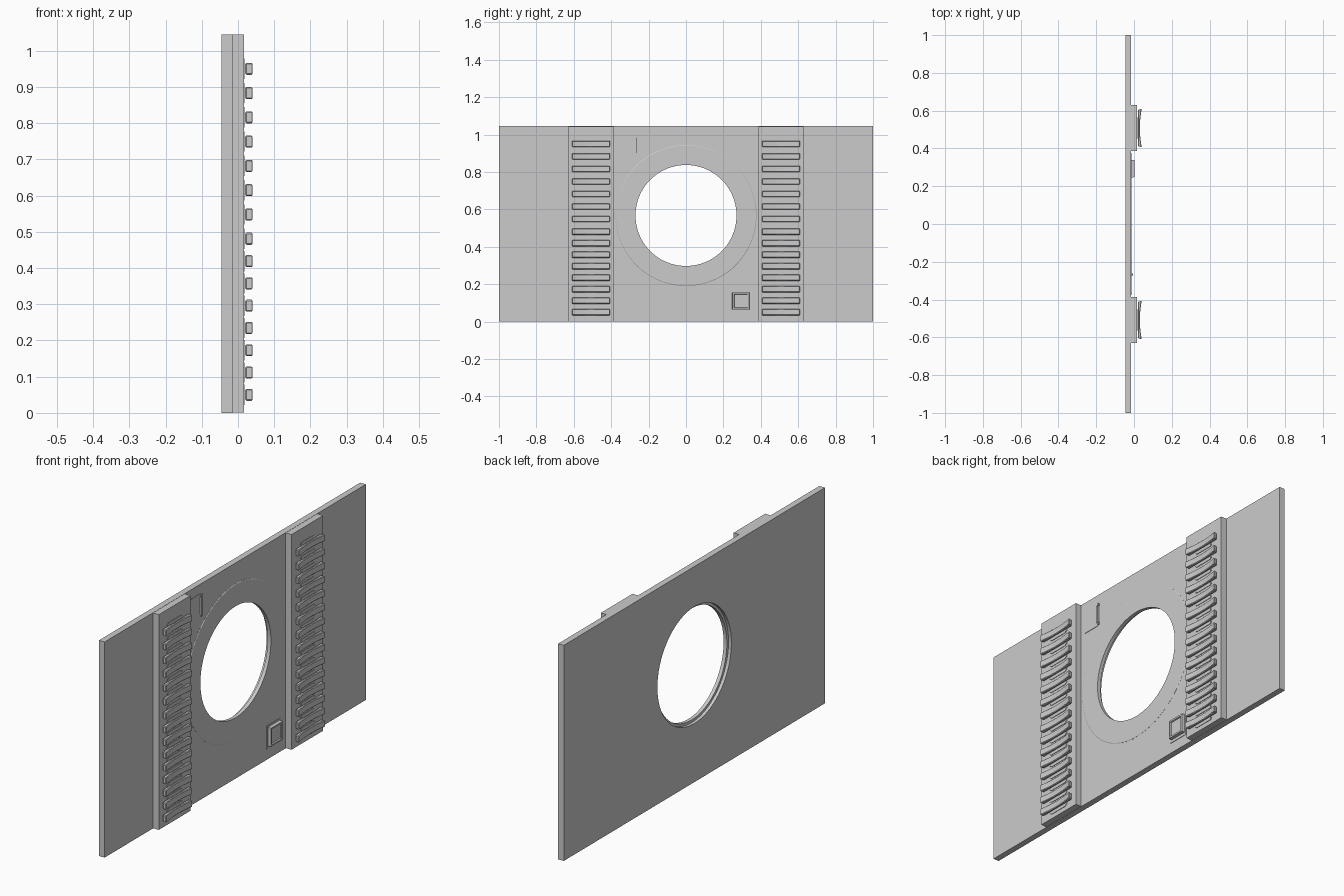
import bpy, bmesh, math
from mathutils import Matrix, Vector

if "Cube" in bpy.data.objects:
    bpy.data.objects.remove(bpy.data.objects["Cube"])

HOLE_Z = 0.567


def finish(name, bm):
    bmesh.ops.recalc_face_normals(bm, faces=bm.faces)
    me = bpy.data.meshes.new(name)
    bm.to_mesh(me)
    bm.free()
    ob = bpy.data.objects.new(name, me)
    bpy.context.collection.objects.link(ob)
    return ob


def add_box(bm, x0, x1, y0, y1, z0, z1):
    m = Matrix.Translation(((x0 + x1) / 2, (y0 + y1) / 2, (z0 + z1) / 2))
    m = m @ Matrix.Diagonal((x1 - x0, y1 - y0, z1 - z0, 1))
    bmesh.ops.create_cube(bm, size=1, matrix=m)


def box(name, *dims):
    bm = bmesh.new()
    add_box(bm, *dims)
    return finish(name, bm)


def add_prism(bm, profile, z0, z1):
    # Extrude an (x, y) outline upwards
    f = bm.faces.new([bm.verts.new((x, y, z0)) for x, y in profile])
    r = bmesh.ops.extrude_face_region(bm, geom=[f])
    vs = [v for v in r["geom"] if isinstance(v, bmesh.types.BMVert)]
    bmesh.ops.translate(bm, verts=vs, vec=(0, 0, z1 - z0))


def lathe(name, profile, n=96):
    # Closed (x, radius) profile turned around the opening axis
    bm = bmesh.new()
    rings = []
    for i in range(n):
        a = 2 * math.pi * i / n
        rings.append([bm.verts.new((x, r * math.cos(a), HOLE_Z + r * math.sin(a)))
                      for x, r in profile])
    k = len(profile)
    for i in range(n):
        a, b = rings[i], rings[(i + 1) % n]
        for j in range(k):
            bm.faces.new((a[j], a[(j + 1) % k], b[(j + 1) % k], b[j]))
    return finish(name, bm)


def smooth(ob):
    bpy.ops.object.select_all(action='DESELECT')
    ob.select_set(True)
    bpy.context.view_layer.objects.active = ob
    bpy.ops.object.shade_smooth_by_angle()


# Wall panel with round opening
panel = box("wall_panel", -0.045, -0.015, -1, 1, 0, 1.045)
bm = bmesh.new()
bmesh.ops.create_cone(bm, cap_ends=True, segments=96, radius1=0.283, radius2=0.283, depth=0.3,
                      matrix=Matrix.Translation((0, 0, HOLE_Z)) @ Matrix.Rotation(math.pi / 2, 4, 'Y'))
cutter = finish("opening_cutter", bm)
cutter.hide_render = True
mod = panel.modifiers.new("opening", 'BOOLEAN')
mod.object = cutter
mod.solver = 'EXACT'
bpy.context.view_layer.objects.active = panel
bpy.ops.object.modifier_apply(modifier="opening")
bpy.data.objects.remove(cutter)

# Thin ring around the opening
ring = lathe("opening_ring", [(-0.03, 0.283), (-0.03, 0.27), (-0.0125, 0.27),
                              (-0.0125, 0.374), (-0.0145, 0.377), (-0.018, 0.377), (-0.018, 0.283)])
smooth(ring)

# Bar heights: wider pitch in the upper half
bars = [0.05 + 0.0615 * i for i in range(8)] + [0.481 + 0.067 * i for i in range(9 - 1)]

for side, c in (("left", -0.508), ("right", 0.508)):
    box(side + "_strip", -0.02, 0.016, c - 0.121, c + 0.121, 0.001, 1.044)
    # Dished cross bars
    bm = bmesh.new()
    n = 8
    front = [(0.031 + 0.01 * abs(2 * i / n - 1) ** 2, c - 0.102 + 0.204 * i / n) for i in range(n + 1)]
    outline = [(0.020, c - 0.096)] + front + [(0.020, c + 0.096)]
    for z in bars:
        add_prism(bm, outline, z - 0.0165, z + 0.0165)
    ob = finish(side + "_cross_bars", bm)
    bev = ob.modifiers.new("soft_edges", 'BEVEL')
    bev.width = 0.003
    bev.segments = 1
    bev.limit_method = 'ANGLE'
    bev.angle_limit = math.radians(50)
    # Low links behind the bars
    bm = bmesh.new()
    for z in bars:
        add_box(bm, 0.01, 0.0185, c - 0.05, c + 0.05, z - 0.028, z + 0.028)
        add_box(bm, 0.01, 0.0178, c - 0.058, c + 0.058, z - 0.022, z + 0.022)
    finish(side + "_links", bm)

# Small square button box with raised, recessed frame
bm = bmesh.new()
cy, cz = 0.293, 0.11
loops = []
for x, h in ((-0.02, 0.047), (0.003, 0.045), (0.003, 0.037), (-0.003, 0.035)):
    loops.append([bm.verts.new((x, cy + a * h, cz + b * h))
                  for a, b in ((-1, -1), (1, -1), (1, 1), (-1, 1))])
for p, q in zip(loops, loops[1:]):
    for i in range(4):
        bm.faces.new((p[i], p[(i + 1) % 4], q[(i + 1) % 4], q[i]))
bm.faces.new(loops[-1])
bm.faces.new(loops[0])
finish("button_box", bm)
box("button_backplate", -0.02, -0.0125, 0.241, 0.345, 0.05, 0.164)

# Small hatch plate with side handle
box("hatch_plate", -0.02, -0.0125, -0.36, -0.268, 0.885, 1.0)
bm = bmesh.new()
add_box(bm, -0.016, -0.006, -0.272, -0.264, 0.9, 0.985)
for z in (0.89, 0.985):
    add_box(bm, -0.016, -0.008, -0.268, -0.259, z, z + 0.012)
finish("hatch_handle", bm)
